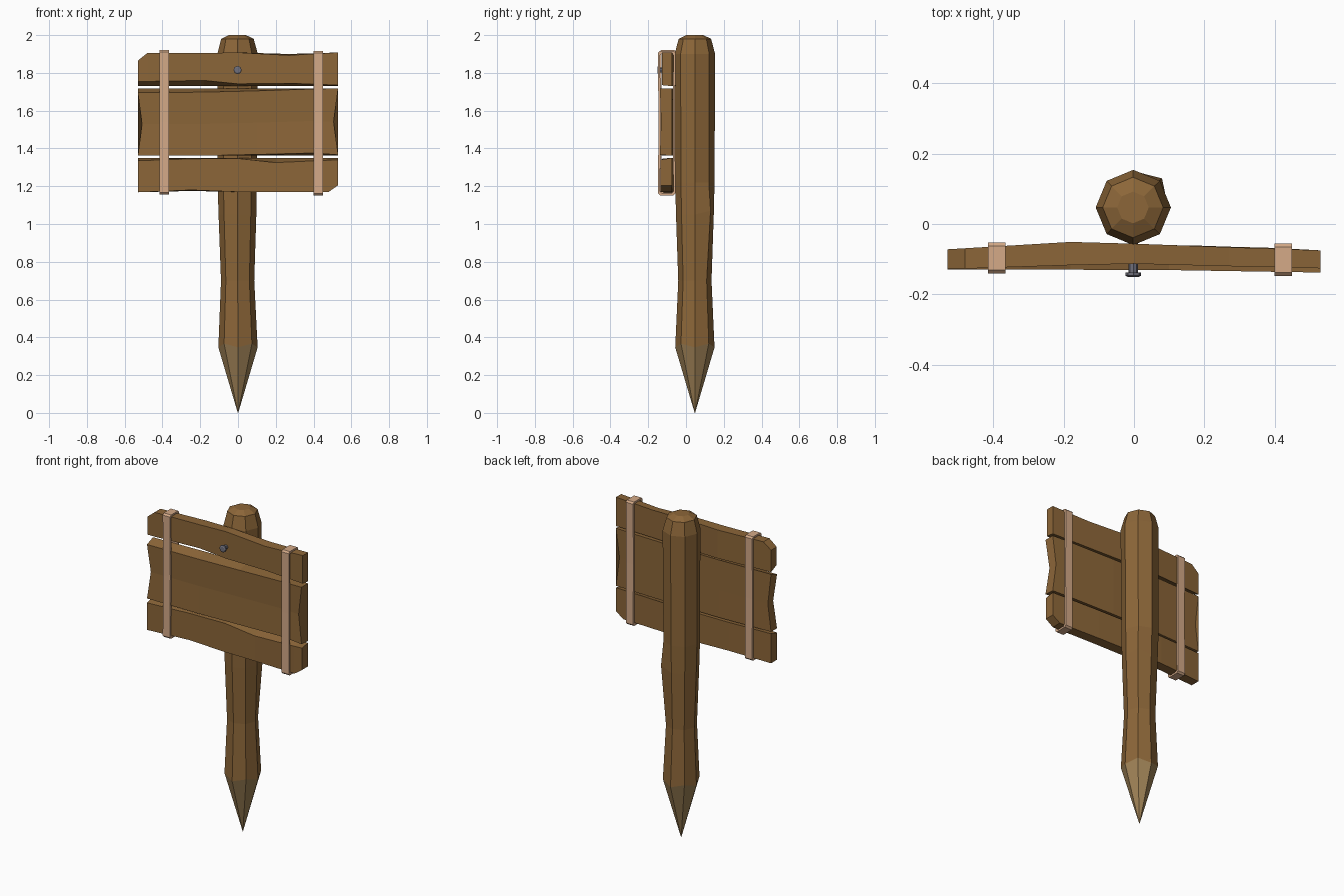
import bpy, bmesh, math

def mat(name, rgb):
    m = bpy.data.materials.new(name)
    m.diffuse_color = (*rgb, 1)
    return m

WOOD = mat("brown wood", (0.262, 0.133, 0.040))
CUT = mat("fresh cut wood", (0.335, 0.215, 0.090))
STRAP = mat("pale leather", (0.66, 0.40, 0.245))
IRON = mat("grey iron", (0.16, 0.16, 0.20))

def loft(name, rings, mats, closed=False):
    """Skin a row of rings with equal point counts; cap the ends or close the loop."""
    bm = bmesh.new()
    vs = [[bm.verts.new(p) for p in r] for r in rings]
    n = len(vs[0])
    pairs = list(zip(vs, vs[1:])) + ([(vs[-1], vs[0])] if closed else [])
    for a, b in pairs:
        for i in range(n):
            j = (i + 1) % n
            bm.faces.new((a[i], a[j], b[j], b[i]))
    if not closed:
        bm.faces.new(vs[0])
        bm.faces.new(vs[-1])
    bmesh.ops.remove_doubles(bm, verts=bm.verts, dist=1e-5)
    bmesh.ops.recalc_face_normals(bm, faces=bm.faces)
    me = bpy.data.meshes.new(name)
    bm.to_mesh(me)
    bm.free()
    for m in mats:
        me.materials.append(m)
    ob = bpy.data.objects.new(name, me)
    bpy.context.collection.objects.link(ob)
    return ob

# Post: eight-sided log with a sharpened tip and a rounded top
def post_ring(z, r, dx=0, wobble=0):
    return [(dx + r * math.sin(k * math.pi / 4), 0.047 - r * math.cos(k * math.pi / 4),
             z + wobble * (-1) ** k) for k in range(8)]

rings = [post_ring(0.0, 0.001), post_ring(0.357, 0.104, 0, -0.01), post_ring(0.70, 0.088, -0.002),
         post_ring(1.05, 0.100, -0.003), post_ring(1.22, 0.104, -0.004), post_ring(1.90, 0.107, -0.002),
         post_ring(1.98, 0.086, -0.003), post_ring(2.0, 0.045, -0.003)]
# small chip on the back right edge
x, y, z = rings[3][3]
rings[3][3] = (x + 0.012, y + 0.012, z + 0.02)
post = loft("post", rings, [WOOD, CUT])
for f in post.data.polygons:
    f.material_index = 1 if f.center.z < 0.3 else 0

# Planks: columns of (x, x at mid height, front top, front bottom, back top, back bottom, y front, y back)
def plank(name, cols, belly=0.0):
    rings = []
    for x, xm, ft, fb, bt, bb, yf, yb in cols:
        zm = (ft + fb) / 2
        rings.append([(x, yf, ft), (xm, yf + belly, zm), (x, yf, fb),
                      (x, yb, bb), (xm, yb, zm), (x, yb, bt)])
    return loft(name, rings, [WOOD])

plank("top_plank", [
    (-0.53, -0.53, 1.865, 1.755, 1.865, 1.73, -0.127, -0.072),
    (-0.48, -0.48, 1.905, 1.755, 1.905, 1.73, -0.127, -0.069),
    (-0.18, -0.18, 1.905, 1.760, 1.905, 1.73, -0.117, -0.051),
    (0.00, 0.00, 1.908, 1.742, 1.908, 1.73, -0.113, -0.056),
    (0.27, 0.27, 1.893, 1.745, 1.900, 1.73, -0.120, -0.066),
    (0.53, 0.53, 1.908, 1.735, 1.908, 1.73, -0.126, -0.075)])
plank("middle_plank", [
    (-0.53, -0.508, 1.695, 1.362, 1.717, 1.362, -0.130, -0.072),
    (-0.18, -0.18, 1.698, 1.362, 1.717, 1.362, -0.130, -0.060),
    (0.10, 0.10, 1.705, 1.368, 1.717, 1.362, -0.131, -0.060),
    (0.40, 0.40, 1.715, 1.376, 1.717, 1.362, -0.136, -0.068),
    (0.53, 0.506, 1.717, 1.366, 1.717, 1.362, -0.138, -0.075)], 0.006)
plank("bottom_plank", [
    (-0.53, -0.53, 1.335, 1.168, 1.350, 1.168, -0.130, -0.072),
    (-0.25, -0.25, 1.345, 1.180, 1.350, 1.175, -0.126, -0.060),
    (0.00, 0.00, 1.347, 1.170, 1.350, 1.170, -0.124, -0.058),
    (0.20, 0.20, 1.325, 1.170, 1.350, 1.170, -0.126, -0.062),
    (0.48, 0.48, 1.338, 1.170, 1.350, 1.170, -0.134, -0.073),
    (0.53, 0.53, 1.340, 1.205, 1.350, 1.205, -0.134, -0.075)])

# Straps: thin bands wrapped around all three planks
def strap(name, x, yf, yb, z0, z1, w=0.025, t=0.011, c=0.010):
    zm = (z0 + z1) / 2
    path = [(yf + c, z0), (yf, z0 + c), (yf + 0.002, zm), (yf, z1 - c), (yf + c, z1),
            (yb - c, z1), (yb, z1 - c), (yb - 0.002, zm), (yb, z0 + c), (yb - c, z0)]
    yc = (yf + yb) / 2
    rings = []
    for y, z in path:
        yi = y + math.copysign(t, yc - y)
        zi = z + (t if z < z0 + 0.1 else -t if z > z1 - 0.1 else 0)
        rings.append([(x - w, y, z), (x + w, y, z), (x + w, yi, zi), (x - w, yi, zi)])
    return loft(name, rings, [STRAP], closed=True)

strap("left_strap", -0.39, -0.141, -0.052, 1.157, 1.921)
strap("right_strap", 0.425, -0.148, -0.056, 1.152, 1.916)

# Nail: shank and head in one turned profile along y
def nail_ring(y, r):
    return [(-0.002 + r * math.cos(k * math.pi / 4), y, 1.815 + r * math.sin(k * math.pi / 4))
            for k in range(8)]

loft("nail", [nail_ring(-0.03, 0.013), nail_ring(-0.138, 0.013), nail_ring(-0.138, 0.022),
              nail_ring(-0.147, 0.022), nail_ring(-0.151, 0.015)], [IRON])
